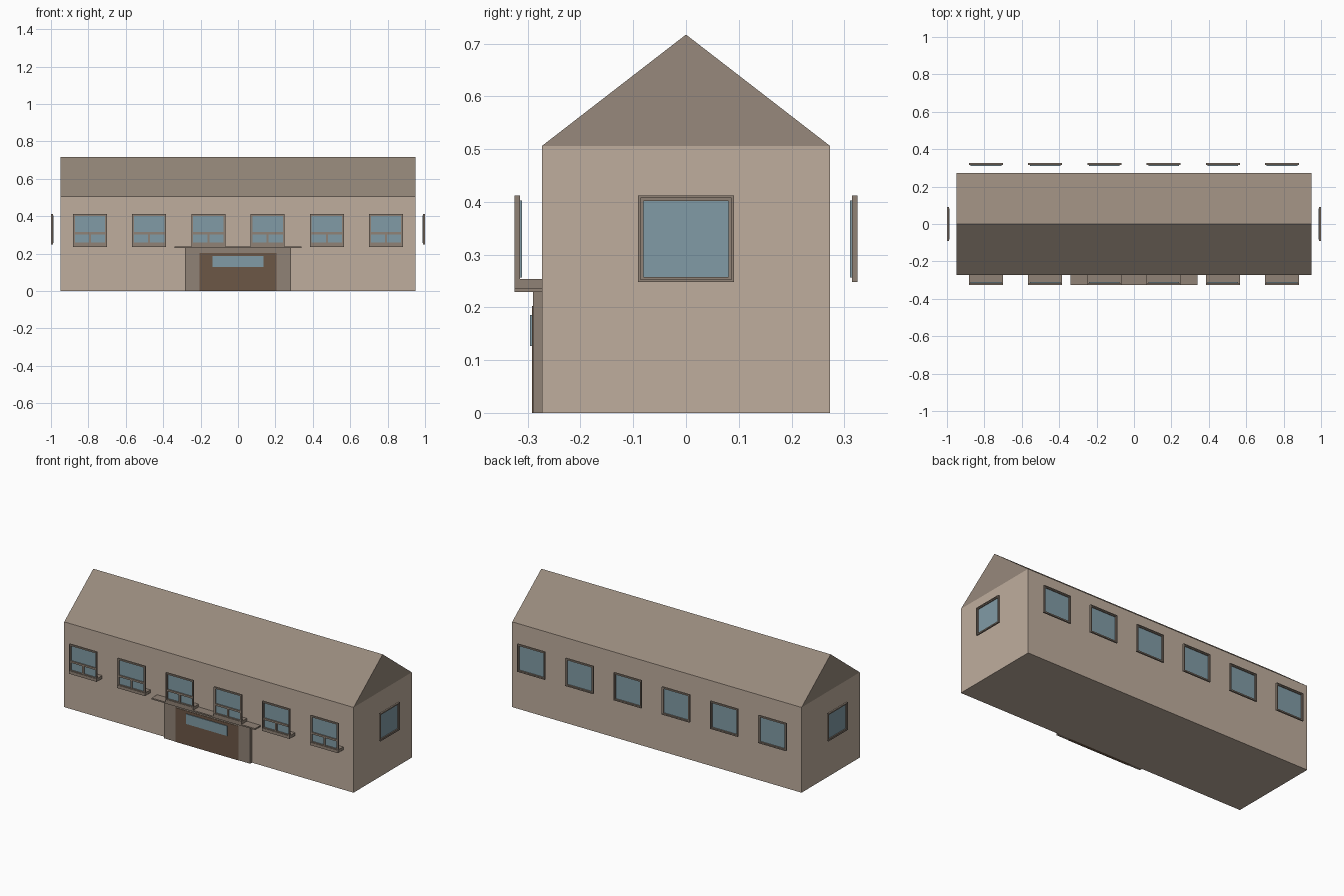
import bpy, bmesh
from math import pi
from mathutils import Matrix, Vector

if "Cube" in bpy.data.objects:
    bpy.data.objects.remove(bpy.data.objects["Cube"])


def material(name, rgb):
    m = bpy.data.materials.new(name)
    m.diffuse_color = (*rgb, 1)
    m.use_nodes = True
    m.node_tree.nodes["Principled BSDF"].inputs["Base Color"].default_value = m.diffuse_color
    return m


WALL = material("wall", (0.52, 0.42, 0.34))
ROOF = material("roof", (0.31, 0.25, 0.20))
TRIM = material("trim", (0.28, 0.225, 0.18))
GLASS = material("glass", (0.22, 0.33, 0.38))
DOOR = material("door", (0.15, 0.095, 0.062))

LENGTH, HALF_D, EAVE, RIDGE = 1.9, 0.273, 0.506, 0.717
GAP = 0.052   # distance from wall to outer face of the window frames


def boxes(name, parts, mat, matrix=Matrix()):
    """One object made of boxes given as (x0, x1, y0, y1, z0, z1)."""
    bm = bmesh.new()
    for x0, x1, y0, y1, z0, z1 in parts:
        m = Matrix.Translation(((x0 + x1) / 2, (y0 + y1) / 2, (z0 + z1) / 2))
        m = m @ Matrix.Diagonal((x1 - x0, y1 - y0, z1 - z0, 1))
        bmesh.ops.create_cube(bm, size=1, matrix=m)
    return finish(name, bm, mat, matrix)


def finish(name, bm, mat, matrix=Matrix()):
    me = bpy.data.meshes.new(name)
    bm.to_mesh(me)
    bm.free()
    me.materials.append(mat)
    ob = bpy.data.objects.new(name, me)
    ob.matrix_world = matrix
    bpy.context.collection.objects.link(ob)
    return ob


def ring(w, z0, z1, t, y0, y1):
    """Four bars around a rectangular opening."""
    return [(-w, -w + t, y0, y1, z0, z1), (w - t, w, y0, y1, z0, z1),
            (-w + t, w - t, y0, y1, z0, z0 + t), (-w + t, w - t, y0, y1, z1 - t, z1)]


def window(name, matrix, front):
    """Local frame: outer face at y = 0, wall at y = GAP."""
    frame = ring(0.091, 0.248, 0.412, 0.005, 0, 0.010)
    frame += ring(0.086, 0.253, 0.407, 0.005, 0.003, 0.010)
    if front:
        frame += [(-0.081, 0.081, 0.002, 0.010, 0.303, 0.314),
                  (-0.005, 0.005, 0.002, 0.010, 0.258, 0.303)]
        boxes(name + "_sill", [(-0.091, 0.091, 0, GAP, 0.236, 0.254)], TRIM, matrix)
    boxes(name + "_frame", frame, TRIM, matrix)
    boxes(name + "_glass", [(-0.082, 0.082, 0.009, 0.014, 0.257, 0.403)], GLASS, matrix)


# Main walls
boxes("walls", [(-LENGTH / 2, LENGTH / 2, -HALF_D, HALF_D, 0, EAVE)], WALL)

# Gable roof: triangle extruded along the length
bm = bmesh.new()
tri = [(-HALF_D, EAVE), (HALF_D, EAVE), (0, RIDGE)]
face = bm.faces.new([bm.verts.new((-LENGTH / 2, y, z)) for y, z in tri])
out = bmesh.ops.extrude_face_region(bm, geom=[face], use_keep_orig=True)
bmesh.ops.translate(bm, vec=Vector((LENGTH, 0, 0)),
                    verts=[v for v in out["geom"] if isinstance(v, bmesh.types.BMVert)])
bmesh.ops.recalc_face_normals(bm, faces=bm.faces)
finish("roof", bm, ROOF)

# Six windows on the front and back
pitch = LENGTH / 6
for i in range(6):
    x = (i - 2.5) * pitch
    place = Matrix.Translation((x, -HALF_D - GAP, 0))
    window(f"front_window_{i + 1}", place, True)
    window(f"back_window_{i + 1}", Matrix.Rotation(pi, 4, 'Z') @ place, False)

# One window on each gable end
for name, angle in (("right", pi / 2), ("left", -pi / 2)):
    window(name + "_window", Matrix.Rotation(angle, 4, 'Z') @ Matrix.Translation((0, -1.0, 0)), False)

# Entrance: surround, door, door glass and canopy
boxes("door_surround", [(-0.283, -0.207, -0.290, -HALF_D, 0, 0.229),
                        (0.207, 0.283, -0.290, -HALF_D, 0, 0.229),
                        (-0.207, 0.207, -0.290, -HALF_D, 0.203, 0.229)], TRIM)
boxes("door", [(-0.207, 0.207, -0.292, -HALF_D, 0, 0.203)], DOOR)
boxes("door_glass", [(-0.135, 0.135, -0.296, -0.291, 0.127, 0.186)], GLASS)
boxes("canopy", [(-0.34, 0.34, -0.325, -HALF_D, 0.229, 0.237)], TRIM)
